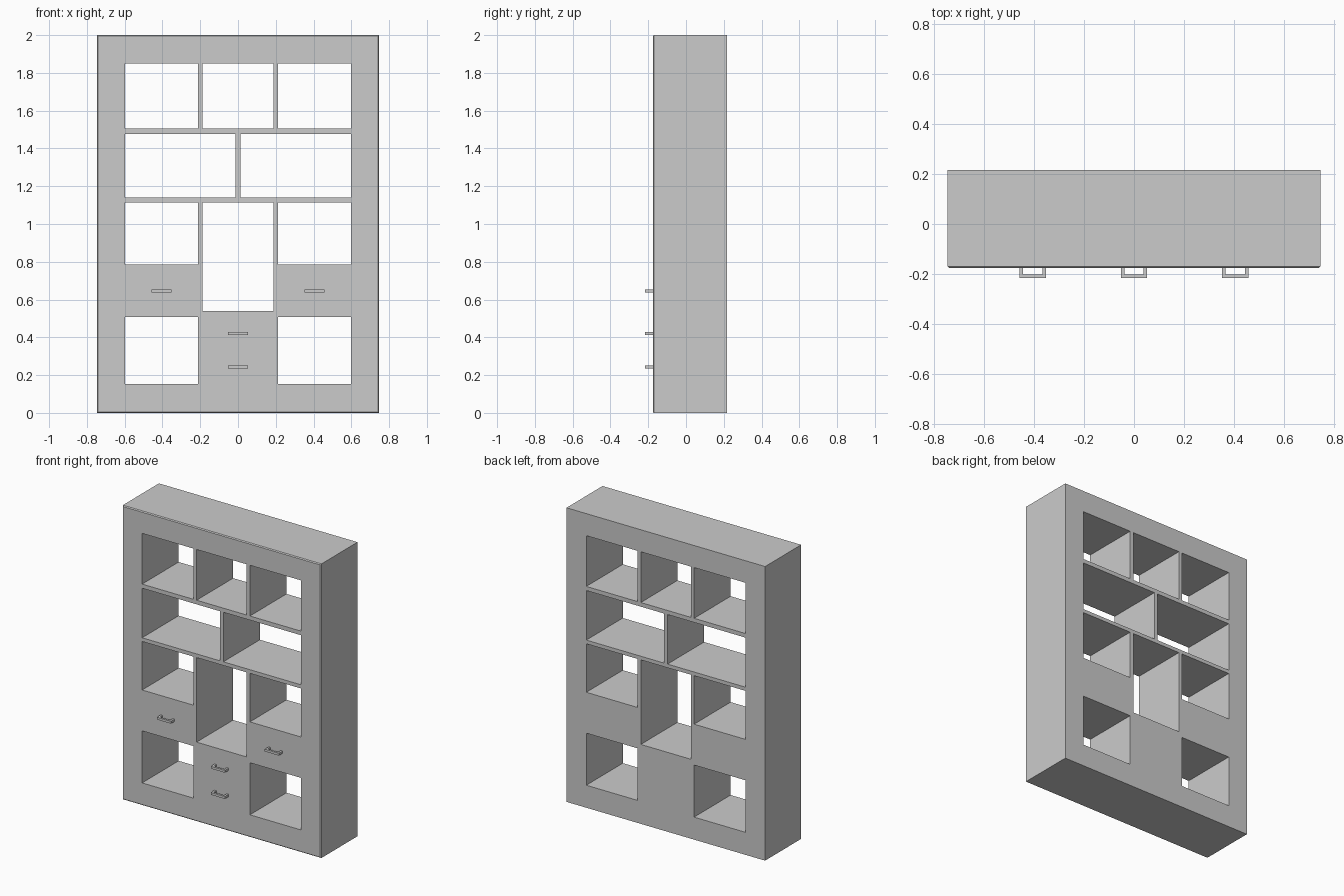
import bpy, bmesh
from mathutils import Vector

old = bpy.data.objects.get("Cube")
if old:
    bpy.data.objects.remove(old, do_unlink=True)

grey = bpy.data.materials.new("plain grey")
grey.use_nodes = True
colour = (0.6, 0.6, 0.6, 1)
grey.diffuse_color = colour
grey.node_tree.nodes["Principled BSDF"].inputs["Base Color"].default_value = colour

W, H = 0.747, 2.0            # half width, height
FRONT, BACK = -0.176, 0.217


def add_box(bm, x0, x1, y0, y1, z0, z1):
    verts = bmesh.ops.create_cube(bm, size=1)["verts"]
    for v in verts:
        v.co = Vector(((x0 + x1) / 2 + v.co.x * (x1 - x0),
                       (y0 + y1) / 2 + v.co.y * (y1 - y0),
                       (z0 + z1) / 2 + v.co.z * (z1 - z0)))


def finish(bm, name):
    bmesh.ops.recalc_face_normals(bm, faces=bm.faces)
    mesh = bpy.data.meshes.new(name)
    bm.to_mesh(mesh)
    bm.free()
    mesh.materials.append(grey)
    obj = bpy.data.objects.new(name, mesh)
    bpy.context.collection.objects.link(obj)
    return obj


# Cabinet block with a fine chamfer round its front
bm = bmesh.new()
add_box(bm, -W, W, FRONT, BACK, 0, H)
rim = [e for e in bm.edges if all(v.co.y < 0 for v in e.verts)]
bmesh.ops.bevel(bm, geom=rim, offset=0.006, segments=1, affect='EDGES')
cabinet = finish(bm, "cabinet_body")

# Open compartments
SIDE, OUT, IN, MID = 0.598, 0.213, 0.188, 0.013
bm = bmesh.new()


def opening(x0, x1, z0, z1):
    add_box(bm, x0, x1, FRONT - 0.1, BACK + 0.1, z0, z1)


for x0, x1 in ((-SIDE, -OUT), (OUT, SIDE)):
    opening(x0, x1, 1.505, 1.85)
    opening(x0, x1, 0.785, 1.115)
    opening(x0, x1, 0.153, 0.507)
for x0, x1 in ((-SIDE, -MID), (MID, SIDE)):
    opening(x0, x1, 1.14, 1.477)
opening(-IN, IN, 1.505, 1.85)
opening(-IN, IN, 0.54, 1.115)
cutter = finish(bm, "compartment_cutter")
cutter.hide_render = True

cut = cabinet.modifiers.new("compartments", 'BOOLEAN')
cut.operation = 'DIFFERENCE'
cut.solver = 'EXACT'
cut.object = cutter
bpy.context.view_layer.objects.active = cabinet
bpy.ops.object.modifier_apply(modifier=cut.name)
bpy.data.objects.remove(cutter, do_unlink=True)


# Drawer handles: a U-shaped square bar extruded upwards
def handle(name, x, z):
    half, bar, tall, tip = 0.053, 0.014, 0.016, -0.217
    outline = [(-half, FRONT), (-half, tip), (half, tip), (half, FRONT),
               (half - bar, FRONT), (half - bar, tip + bar),
               (bar - half, tip + bar), (bar - half, FRONT)]
    bm = bmesh.new()
    face = bm.faces.new([bm.verts.new((x + px, py, z - tall / 2)) for px, py in outline])
    new = bmesh.ops.extrude_face_region(bm, geom=[face])["geom"]
    bmesh.ops.translate(bm, vec=(0, 0, tall),
                        verts=[g for g in new if isinstance(g, bmesh.types.BMVert)])
    finish(bm, name)


handle("right_drawer_handle", -0.406, 0.645)
handle("left_drawer_handle", 0.406, 0.645)
handle("upper_middle_drawer_handle", 0, 0.42)
handle("lower_middle_drawer_handle", 0, 0.242)
